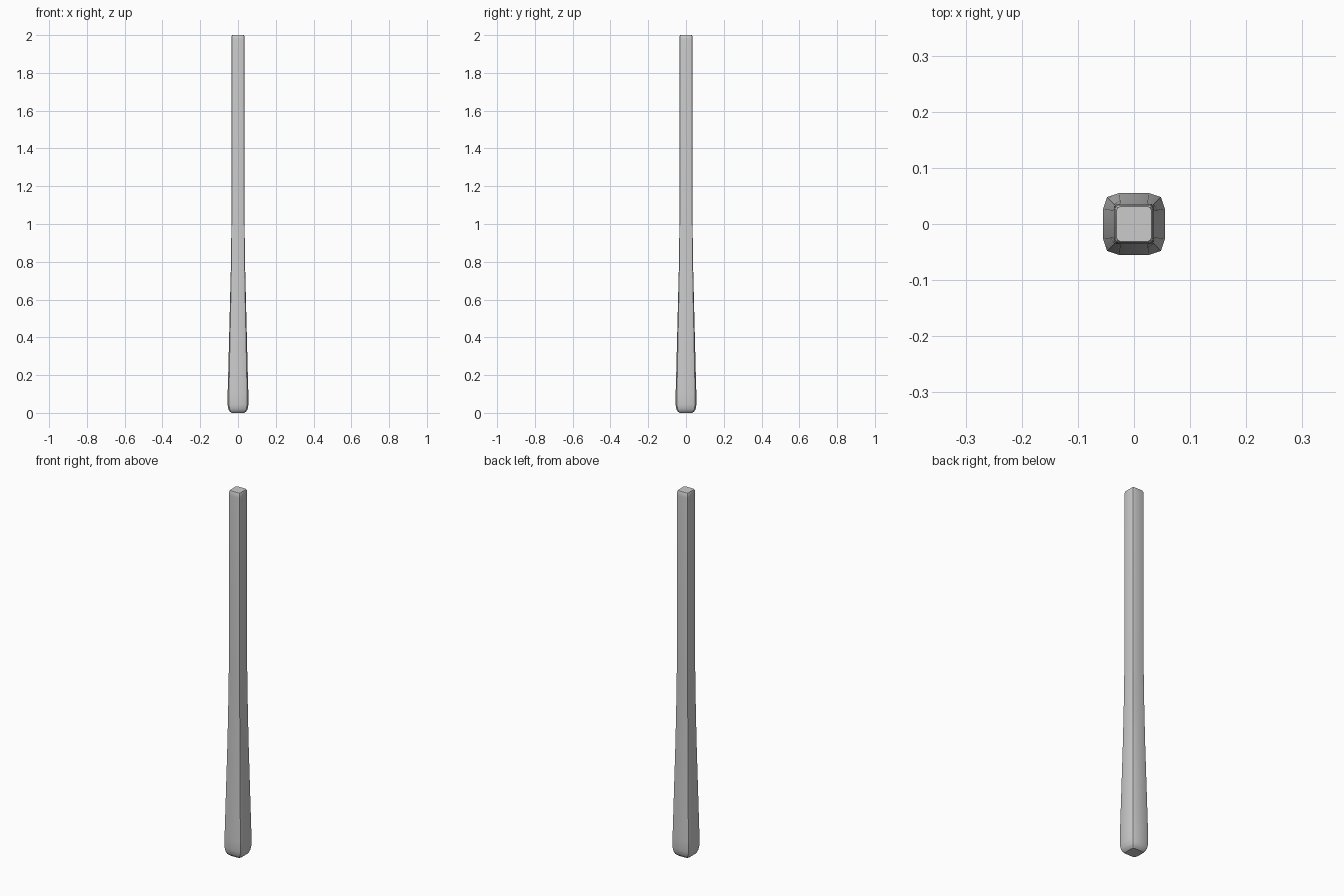
import bpy, bmesh

if "Cube" in bpy.data.objects:
    bpy.data.objects.remove(bpy.data.objects["Cube"])

# Rings up the post: height, half width, half length of flat side, corner offset
RINGS = [
    (0.000, 0.034, 0.019, 0.030),
    (0.008, 0.044, 0.023, 0.039),
    (0.020, 0.051, 0.026, 0.044),
    (0.045, 0.055, 0.027, 0.048),
    (0.100, 0.055, 0.027, 0.048),
    (0.200, 0.052, 0.027, 0.046),
    (0.400, 0.047, 0.026, 0.042),
    (0.600, 0.042, 0.025, 0.038),
    (0.800, 0.037, 0.025, 0.035),
    (0.900, 0.036, 0.026, 0.034),
    (1.000, 0.035, 0.027, 0.033),
    (1.975, 0.035, 0.027, 0.033),
    (1.992, 0.034, 0.026, 0.032),
    (2.000, 0.031, 0.024, 0.029),
]


def add_ring(bm, z, half, flat, corner):
    verts = []
    x, y = 1, 0
    for _ in range(4):
        # flat side end, rounded corner, start of next side, in each quarter turn
        for a, b in ((half, 0), (half, flat), (corner, corner), (flat, half)):
            verts.append(bm.verts.new((a * x - b * y, a * y + b * x, z)))
        x, y = -y, x
    return verts


# Tapered post with rounded square section
bm = bmesh.new()
rings = [add_ring(bm, *r) for r in RINGS]
for low, high in zip(rings, rings[1:]):
    n = len(low)
    for i in range(n):
        j = (i + 1) % n
        bm.faces.new((low[i], low[j], high[j], high[i]))

# End caps
bm.faces.new(rings[0][::-1])
bm.faces.new(rings[-1])

mesh = bpy.data.meshes.new("post")
bm.to_mesh(mesh)
bm.free()
post = bpy.data.objects.new("post", mesh)
bpy.context.collection.objects.link(post)
bpy.context.view_layer.objects.active = post
post.select_set(True)
bpy.ops.object.shade_smooth_by_angle(angle=0.5)
